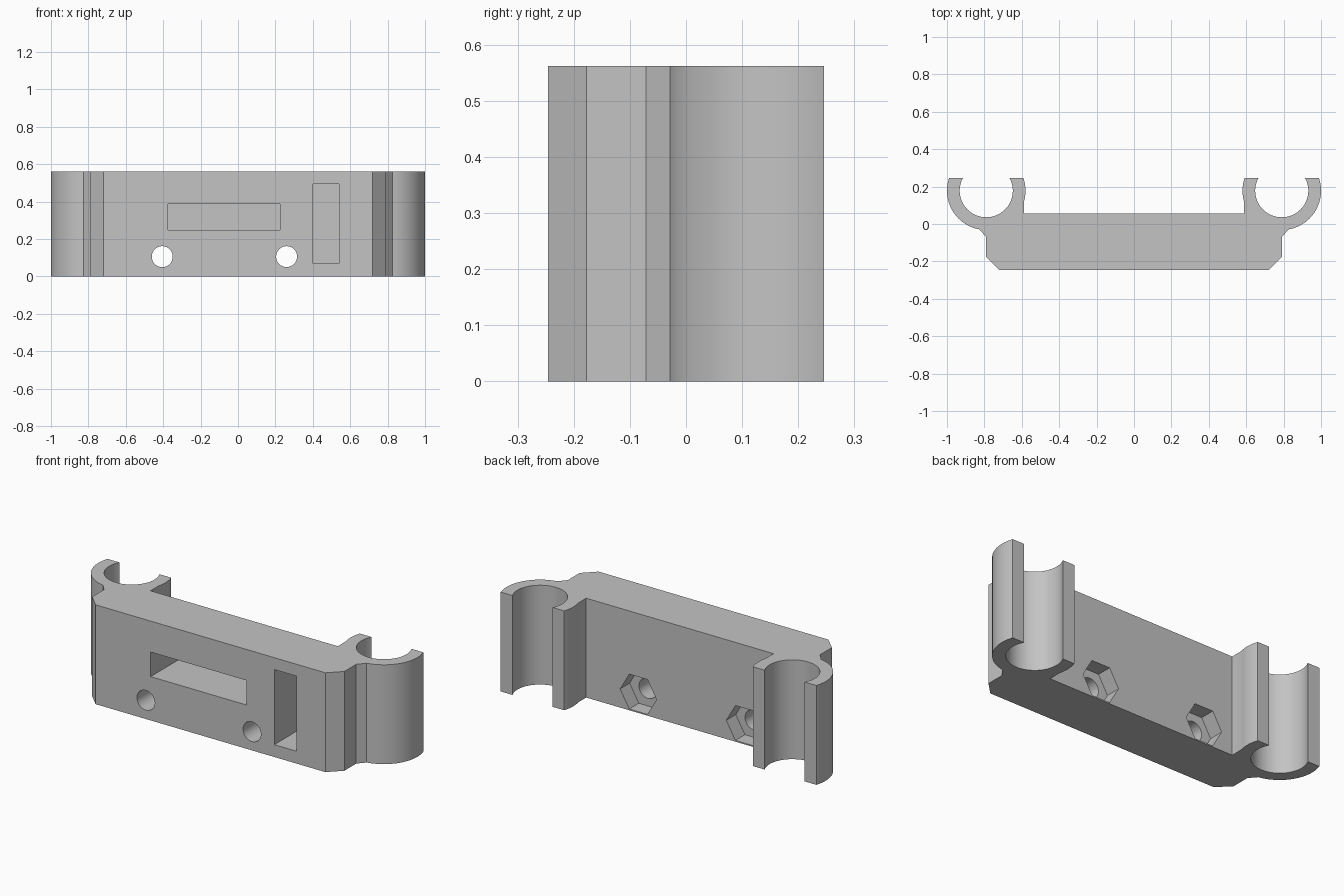
import bpy, bmesh
from math import radians, sin, cos, asin, degrees
from mathutils import Matrix, Vector

if "Cube" in bpy.data.objects:
    bpy.data.objects.remove(bpy.data.objects["Cube"])

HEIGHT = 0.5625
FRONT, BACK, WALL = -0.246, 0.246, 0.055
CLIP_X, CLIP_Y, OUTER, INNER = 0.79, 0.178, 0.21, 0.142

grey = bpy.data.materials.new("light grey plastic")
grey.use_nodes = True
grey.diffuse_color = (0.55, 0.55, 0.55, 1)
grey.node_tree.nodes["Principled BSDF"].inputs["Base Color"].default_value = (0.55, 0.55, 0.55, 1)


def make_object(name, bm):
    bmesh.ops.recalc_face_normals(bm, faces=bm.faces)
    mesh = bpy.data.meshes.new(name)
    bm.to_mesh(mesh)
    bm.free()
    mesh.materials.append(grey)
    obj = bpy.data.objects.new(name, mesh)
    bpy.context.collection.objects.link(obj)
    return obj


def arc(radius, start, end, steps):
    angles = [radians(start + (end - start) * i / steps) for i in range(steps + 1)]
    return [(CLIP_X + radius * cos(a), CLIP_Y + radius * sin(a)) for a in angles]


def box_cutter(name, x0, x1, z0, z1, y0, y1):
    bm = bmesh.new()
    size = Vector((x1 - x0, y1 - y0, z1 - z0))
    mid = Vector((x0 + x1, y0 + y1, z0 + z1)) / 2
    bmesh.ops.create_cube(bm, size=1, matrix=Matrix.Translation(mid) @ Matrix.Diagonal((*size, 1)))
    return make_object(name, bm)


def round_cutter(name, x, z, radius, sides, y0, y1):
    bm = bmesh.new()
    place = Matrix.Translation((x, (y0 + y1) / 2, z)) @ Matrix.Rotation(radians(90), 4, "X")
    bmesh.ops.create_cone(bm, cap_ends=True, segments=sides, radius1=radius,
                          radius2=radius, depth=y1 - y0, matrix=place)
    # turn so that a corner points along x
    corner = max(bm.verts, key=lambda v: v.co.x).co.x - x
    if corner < radius * 0.99:
        bmesh.ops.rotate(bm, verts=bm.verts, cent=(x, 0, z),
                         matrix=Matrix.Rotation(radians(180 / sides), 3, "Y"))
    return make_object(name, bm)


# Body and both open clips as one mirrored outline, extruded upwards
outer_tip = degrees(asin((BACK - CLIP_Y) / OUTER))
inner_tip = degrees(asin((BACK - CLIP_Y) / INNER))
half = [(0.72, FRONT), (CLIP_X, -0.177), (CLIP_X, -0.071)]
half += arc(OUTER, -80, outer_tip, 28)
half += arc(INNER, inner_tip, -180 - inner_tip, 56)
half += arc(OUTER, 180 - outer_tip, 190, 8)
half += [(0.587, 0.125), (0.587, WALL)]
outline = half + [(-x, y) for x, y in reversed(half)]

bm = bmesh.new()
base = bm.faces.new([bm.verts.new((x, y, 0)) for x, y in outline])
top = bmesh.ops.extrude_face_region(bm, geom=[base])["geom"]
bmesh.ops.translate(bm, vec=(0, 0, HEIGHT), verts=[g for g in top if isinstance(g, bmesh.types.BMVert)])
bracket = make_object("clip_bracket", bm)

# Front pockets, bolt holes and hexagonal nut recesses
cutters = [box_cutter("wide_pocket_cutter", -0.375, 0.225, 0.248, 0.387, -0.3, 0.02),
           box_cutter("tall_pocket_cutter", 0.4, 0.54, 0.07, 0.495, -0.3, 0.02)]
for x in (-0.405, 0.26):
    cutters.append(round_cutter("bolt_hole_cutter", x, 0.106, 0.056, 40, -0.3, 0.1))
    cutters.append(round_cutter("nut_recess_cutter", x, 0.106, 0.114, 6, WALL - 0.085, 0.1))

for cutter in cutters:
    cut = bracket.modifiers.new(cutter.name, "BOOLEAN")
    cut.operation = "DIFFERENCE"
    cut.solver = "EXACT"
    cut.object = cutter

# Apply the cuts, then discard the cutters
bpy.context.view_layer.update()
depsgraph = bpy.context.evaluated_depsgraph_get()
finished = bpy.data.meshes.new_from_object(bracket.evaluated_get(depsgraph))
bracket.modifiers.clear()
bracket.data = finished
finished.materials.clear()
finished.materials.append(grey)
for face in finished.polygons:
    face.material_index = 0
for cutter in cutters:
    bpy.data.objects.remove(cutter)

bpy.ops.object.select_all(action="DESELECT")
bracket.select_set(True)
bpy.context.view_layer.objects.active = bracket
bpy.ops.object.shade_smooth_by_angle(angle=radians(25))
